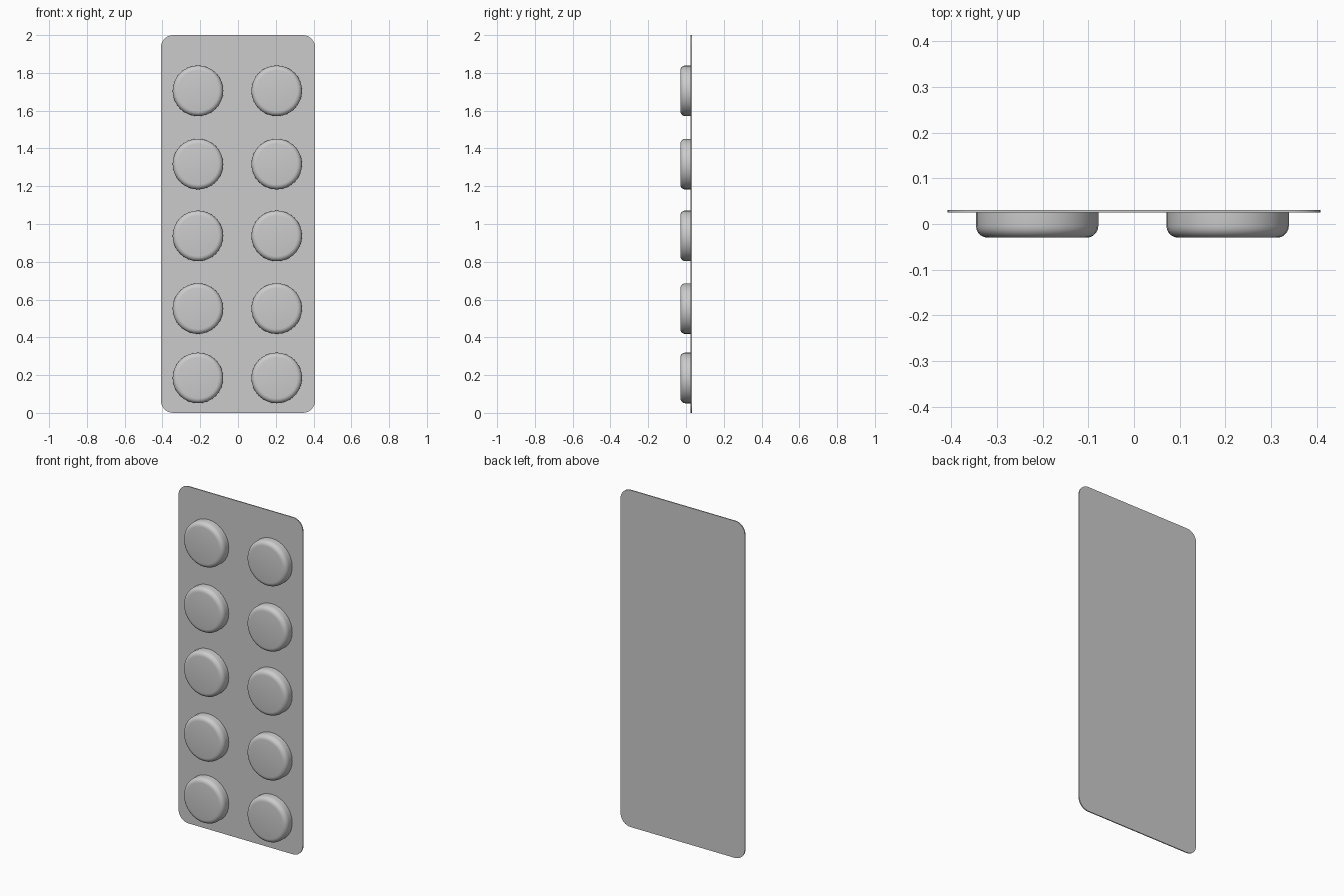
import bpy, bmesh, math
from mathutils import Matrix, Vector

cube = bpy.data.objects.get("Cube")
if cube:
    bpy.data.objects.remove(cube, do_unlink=True)

grey = bpy.data.materials.new("light grey")
grey.use_nodes = True
colour = (0.6, 0.6, 0.6, 1)
grey.diffuse_color = colour
grey.node_tree.nodes["Principled BSDF"].inputs["Base Color"].default_value = colour

FRONT, SHEET_FRONT, BACK = -0.03, 0.025, 0.031
HALF_WIDTH, HEIGHT, CORNER = 0.408, 2.0, 0.065


def finish(name, bm, angle):
    bmesh.ops.recalc_face_normals(bm, faces=bm.faces)
    mesh = bpy.data.meshes.new(name)
    bm.to_mesh(mesh)
    bm.free()
    mesh.materials.append(grey)
    obj = bpy.data.objects.new(name, mesh)
    bpy.context.collection.objects.link(obj)
    bpy.ops.object.select_all(action='DESELECT')
    obj.select_set(True)
    bpy.context.view_layer.objects.active = obj
    bpy.ops.object.shade_smooth_by_angle(angle=math.radians(angle))
    return obj


# Thin backing sheet with rounded corners
bm = bmesh.new()
outline = []
corners = [(1, 1), (-1, 1), (-1, 0), (1, 0)]
for i, (side, top) in enumerate(corners):
    cx = side * (HALF_WIDTH - CORNER)
    cz = HEIGHT - CORNER if top else CORNER
    for step in range(9):
        a = math.pi / 2 * (i + step / 8)
        outline.append(bm.verts.new((cx + CORNER * math.cos(a), SHEET_FRONT,
                                     cz + CORNER * math.sin(a))))
face = bm.faces.new(outline)
extruded = bmesh.ops.extrude_face_region(bm, geom=[face], use_keep_orig=True)
moved = [v for v in extruded["geom"] if isinstance(v, bmesh.types.BMVert)]
bmesh.ops.translate(bm, verts=moved, vec=Vector((0, BACK - SHEET_FRONT, 0)))
finish("backing_sheet", bm, 30)


# Round blister pockets with a softened front rim
def pocket(name, x, z, radius=0.134, rim=0.026):
    bm = bmesh.new()
    depth = SHEET_FRONT - FRONT
    place = Matrix.Translation((x, (SHEET_FRONT + FRONT) / 2, z)) @ Matrix.Rotation(math.pi / 2, 4, 'X')
    bmesh.ops.create_cone(bm, cap_ends=True, segments=32, radius1=radius,
                          radius2=radius, depth=depth, matrix=place)
    front_edges = [e for e in bm.edges if all(v.co.y < FRONT + 0.001 for v in e.verts)]
    bmesh.ops.bevel(bm, geom=front_edges, offset=rim, segments=5,
                    profile=0.5, affect='EDGES')
    # The sheet closes the back of the pocket
    hidden = [f for f in bm.faces if all(v.co.y > SHEET_FRONT - 0.001 for v in f.verts)]
    bmesh.ops.delete(bm, geom=hidden, context='FACES_ONLY')
    finish(name, bm, 40)


for row, z in enumerate((0.185, 0.552, 0.937, 1.317, 1.705)):
    for side, x in (("right", -0.212), ("left", 0.205)):
        pocket(f"pocket_{side}_{row + 1}", x, z)
